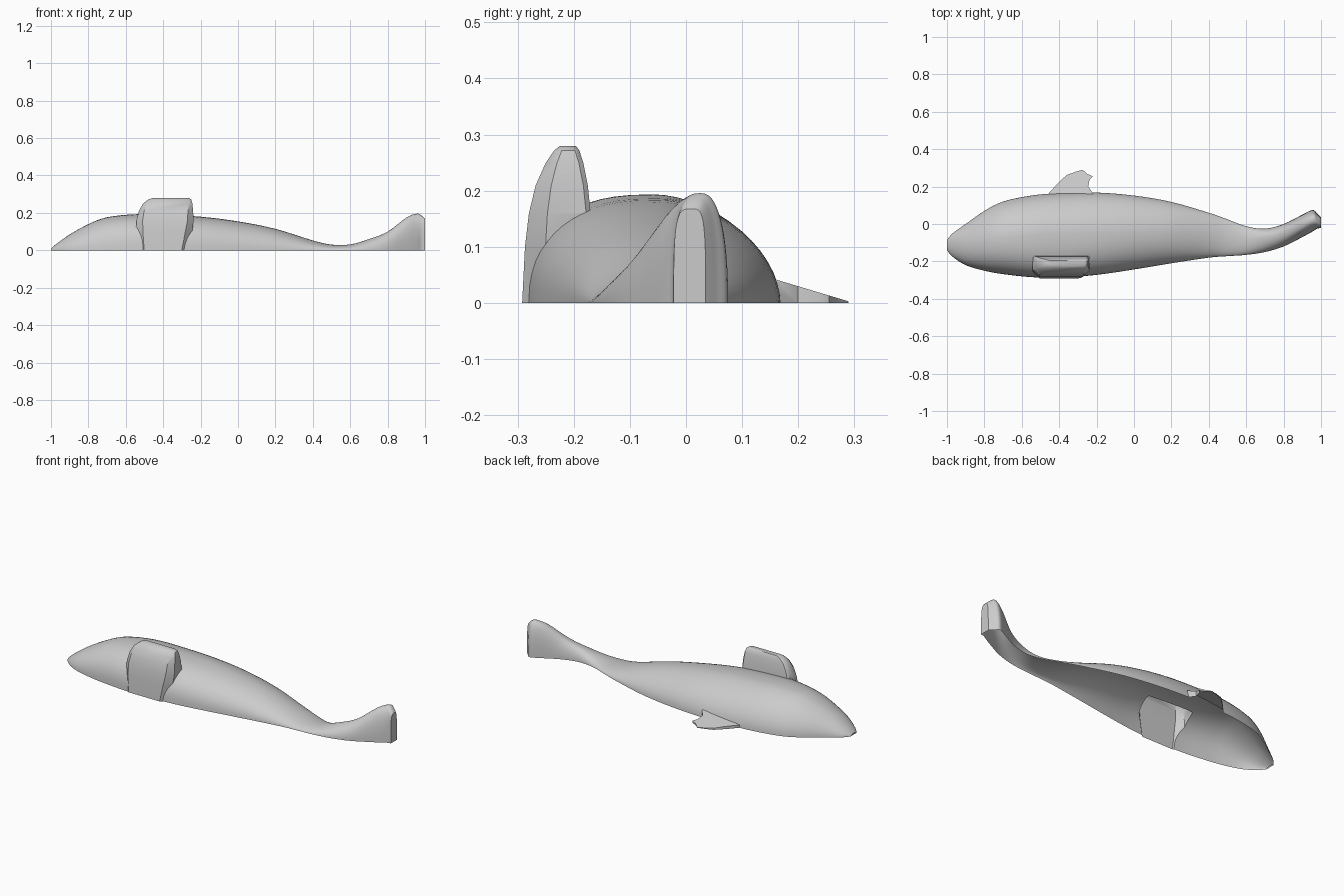
import bpy, bmesh
from math import cos, sin, pi, radians

if "Cube" in bpy.data.objects:
    bpy.data.objects.remove(bpy.data.objects["Cube"])

grey = bpy.data.materials.new("light grey")
grey.use_nodes = True
colour = (0.6, 0.6, 0.6, 1)
grey.diffuse_color = colour
grey.node_tree.nodes["Principled BSDF"].inputs["Base Color"].default_value = colour


def loft(name, rings):
    """Skin closed rings of equal length and cap both ends."""
    bm = bmesh.new()
    rows = [[bm.verts.new(p) for p in ring] for ring in rings]
    n = len(rows[0])
    for a, b in zip(rows, rows[1:]):
        for i in range(n):
            j = (i + 1) % n
            bm.faces.new((a[i], a[j], b[j], b[i]))
    bm.faces.new(rows[0])
    bm.faces.new(rows[-1])
    bmesh.ops.recalc_face_normals(bm, faces=bm.faces)
    mesh = bpy.data.meshes.new(name)
    bm.to_mesh(mesh)
    bm.free()
    mesh.materials.append(grey)
    obj = bpy.data.objects.new(name, mesh)
    bpy.context.collection.objects.link(obj)
    return obj


def smooth_rows(rows, steps):
    """Catmull-Rom interpolation through a list of stations."""
    out = []
    for k in range(len(rows) - 1):
        quad = [rows[max(k - 1, 0)], rows[k], rows[k + 1], rows[min(k + 2, len(rows) - 1)]]
        for s in range(steps):
            t = s / steps
            out.append([0.5 * (2 * b + (c - a) * t + (2 * a - 5 * b + 4 * c - d) * t * t
                               + (3 * b - a - 3 * c + d) * t ** 3) for a, b, c, d in zip(*quad)])
    return out + [rows[-1]]


def dome(x, low, high, height, ridge, front, back, n=28):
    """Flat-based arch across the body with its own roundness on each side."""
    ring = []
    for i in range(n + 1):
        c, s = cos(pi * i / n), max(sin(pi * i / n), 0)
        reach, power = (high - ridge, back) if c > 0 else (low - ridge, front)
        ring.append((x, ridge + abs(c) ** (2 / power) * reach, height * s ** (2 / power)))
    return ring


# Body and upturned tail: x, low y, high y, height, ridge y, front and back roundness
stations = [
    (-1.0, -.14, -.085, .01, -.11, 2, 2),
    (-.97, -.175, -.05, .035, -.11, 2, 2),
    (-.9, -.22, .0, .085, -.105, 2.1, 1.9),
    (-.8, -.25, .07, .14, -.09, 2.2, 1.9),
    (-.7, -.268, .12, .177, -.075, 2.3, 1.85),
    (-.55, -.284, .152, .193, -.06, 2.5, 1.85),
    (-.4, -.287, .165, .19, -.055, 2.5, 1.85),
    (-.2, -.272, .168, .18, -.05, 2.4, 1.85),
    (0, -.243, .152, .155, -.045, 2.2, 1.9),
    (.2, -.21, .118, .115, -.045, 2.1, 1.9),
    (.4, -.18, .06, .053, -.06, 2, 2),
    (.5, -.172, .025, .031, -.075, 2, 2),
    (.6, -.165, -.012, .032, -.085, 2, 2),
    (.7, -.15, -.025, .06, -.07, 2, 2.1),
    (.8, -.12, .0, .1, -.045, 2.1, 2.2),
    (.9, -.07, .05, .175, .0, 2.2, 2.4),
    (.955, -.04, .075, .196, .025, 2.4, 2.4),
    (.98, -.025, .055, .187, .018, 3, 3),
    (1.0, -.022, .035, .168, .01, 4, 4),
]
body = loft("body", [dome(*row) for row in smooth_rows(stations, 4)])

# Tall fin: z, low x, high x, low y, high y, each level with cut corners
levels = [
    (-.02, -.54, -.265, -.293, -.16),
    (.1, -.545, -.245, -.287, -.165),
    (.16, -.543, -.237, -.28, -.17),
    (.21, -.53, -.24, -.268, -.175),
    (.25, -.508, -.244, -.25, -.183),
    (.272, -.48, -.25, -.235, -.19),
    (.28, -.455, -.262, -.225, -.196),
]


def cut_corners(z, x0, x1, y0, y1, b=.008):
    w = (y1 - y0) * .3
    return [(x0 + w, y0, z), (x1 - w, y0, z), (x1, y0 + w, z), (x1, y1 - b, z),
            (x1 - b, y1, z), (x0 + b, y1, z), (x0, y1 - b, z), (x0, y0 + w, z)]


dorsal_fin = loft("dorsal_fin", [cut_corners(*row) for row in levels])

# Low swept fin: wedge that thins towards its tip and leading edge
outline = [(-.47, .13), (-.455, .165), (-.41, .215), (-.36, .262), (-.31, .28), (-.275, .29),
           (-.25, .268), (-.22, .255), (-.238, .235), (-.245, .2), (-.22, .165), (-.22, .13)]
side_fin = loft("side_fin", [[(x, y, -.02) for x, y in outline],
                             [(x, y, .003 + .3 * (.29 - y) * min(1, (x + .53) / .2))
                              for x, y in outline]])

# Fuse the fins into the body
bpy.ops.object.select_all(action="DESELECT")
body.select_set(True)
bpy.context.view_layer.objects.active = body
for fin in (dorsal_fin, side_fin):
    union = body.modifiers.new("union", "BOOLEAN")
    union.operation = "UNION"
    union.solver = "EXACT"
    union.object = fin
    bpy.ops.object.modifier_apply(modifier=union.name)
    bpy.data.objects.remove(fin)

# Slice off the base to leave a hollow open shell
bm = bmesh.new()
bm.from_mesh(body.data)
bmesh.ops.bisect_plane(bm, geom=bm.verts[:] + bm.edges[:] + bm.faces[:], dist=1e-6,
                       plane_co=(0, 0, .0005), plane_no=(0, 0, 1), clear_inner=True)
bmesh.ops.translate(bm, verts=bm.verts, vec=(0, 0, -.0005))
bm.to_mesh(body.data)
bm.free()
bpy.ops.object.shade_smooth_by_angle(angle=radians(40))
